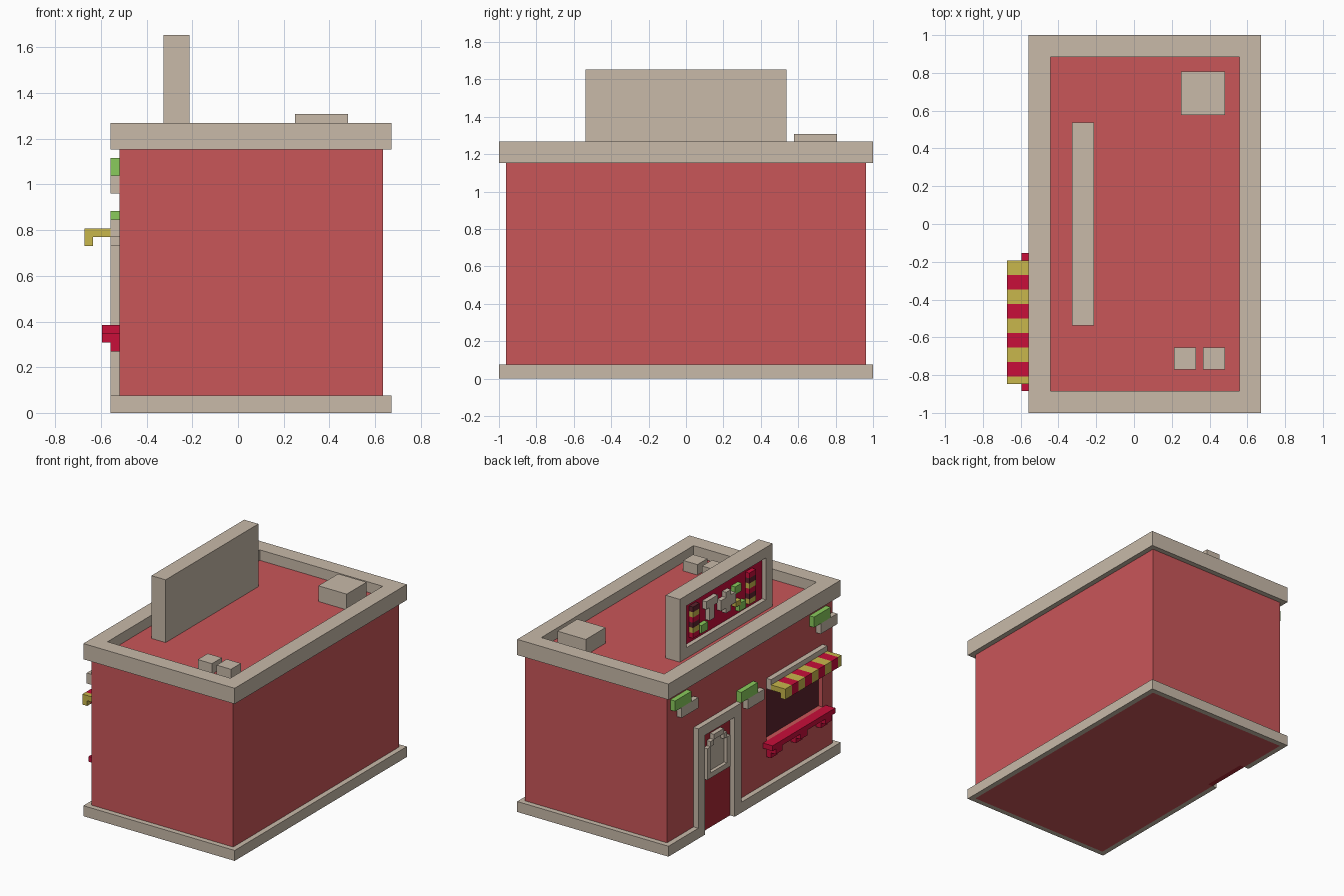
import bpy, bmesh

if "Cube" in bpy.data.objects:
    bpy.data.objects.remove(bpy.data.objects["Cube"])

V = 2 / 52  # grid unit: the model is 52 blocks long


def material(name, rgb):
    lin = [((c / 255 + 0.055) / 1.055) ** 2.4 for c in rgb]
    m = bpy.data.materials.new(name)
    m.diffuse_color = (*lin, 1)
    m.use_nodes = True
    m.node_tree.nodes["Principled BSDF"].inputs["Base Color"].default_value = m.diffuse_color
    return m


WALL = material("wall_red", (201, 86, 89))
STONE = material("stone_tan", (200, 186, 169))
CRIMSON = material("crimson", (200, 14, 58))
YELLOW = material("mustard_yellow", (200, 183, 76))
GREEN = material("leaf_green", (138, 203, 92))
DOOR = material("door_red", (172, 42, 54))
GLASS = material("dark_glass", (92, 36, 46))


def boxes(name, mat, *dims):
    """One object from boxes given as (x0, x1, y0, y1, z0, z1) in blocks."""
    bm = bmesh.new()
    for x0, x1, y0, y1, z0, z1 in dims:
        vs = bmesh.ops.create_cube(bm, size=1)["verts"]
        for v in vs:
            v.co = ((x1 if v.co.x > 0 else x0) * V,
                    (y1 if v.co.y > 0 else y0) * V,
                    (z1 if v.co.z > 0 else z0) * V)
    me = bpy.data.meshes.new(name)
    bm.to_mesh(me)
    bm.free()
    me.materials.append(mat)
    ob = bpy.data.objects.new(name, me)
    bpy.context.collection.objects.link(ob)
    return ob


def cut(ob, *dims):
    """Cut a box-shaped opening out of an object."""
    cutter = boxes("cutter", ob.data.materials[0], dims)
    cutter.hide_render = True
    mod = ob.modifiers.new("opening", "BOOLEAN")
    mod.operation, mod.solver, mod.object = "DIFFERENCE", "EXACT", cutter
    dg = bpy.context.evaluated_depsgraph_get()
    me = bpy.data.meshes.new_from_object(ob.evaluated_get(dg))
    ob.modifiers.clear()
    ob.data = me
    bpy.data.objects.remove(cutter)


# Main body with window and door openings on the street side (-x)
body = boxes("body", WALL, (-13.5, 16.5, -25, 25, 0, 31))
cut(body, -14.5, -12.5, -22, -5, 10, 20)
cut(body, -14.5, -12.5, 6, 15, -1, 19)

# Base course, open at the doorway
base = boxes("base_course", STONE, (-14.5, 17.5, -26, 26, 0, 2))
cut(base, -13.5, 16.5, -25, 25, -1, 3)
cut(base, -15.5, -13, 6, 15, -1, 3)

# Roof parapet and roof units
parapet = boxes("parapet", STONE, (-14.5, 17.5, -26, 26, 30, 33))
cut(parapet, -11.5, 14.5, -23, 23, 29, 34)
cut(parapet, -13.5, 16.5, -25, 25, 29, 31)
boxes("large_roof_unit", STONE, (6.5, 12.5, 15, 21, 31, 34))
for i, x in enumerate((5.5, 9.5)):
    boxes(f"small_roof_unit_{i + 1}", STONE, (x, x + 3, -20, -17, 31, 33))

# Rooftop sign board with recessed panel
board = boxes("sign_board", STONE, (-8.5, -5.5, -14, 14, 31, 43))
cut(board, -9.5, -7.5, -12, 12, 33, 41)
boxes("sign_panel", CRIMSON, (-7.65, -7.45, -12, 12, 33, 41))

# Striped posts and plain decorative blocks on the sign
for side, y, mats in (("left", 8, (CRIMSON, YELLOW, GLASS)),
                      ("right", -9, (YELLOW, GLASS, CRIMSON))):
    for i in range(6):
        boxes(f"sign_post_{side}_{i + 1}", mats[i % 3],
              (-8.5, -7.6, y, y + 2, 34 + i, 35 + i))
boxes("sign_green_blocks", GREEN, *[
    (-8.5, -7.6, y, y + 2, z, z + 1.5)
    for y, z in ((5.5, 34), (-4.7, 37.5), (-6, 33.8))])
boxes("sign_tan_blocks", STONE,
      (-8.5, -7.6, 2.5, 6, 38, 39.5), (-8.5, -7.6, 3.5, 5, 35.5, 38),
      (-8.5, -7.6, 0, 1.5, 36, 38), (-8.5, -7.6, -1.5, 0, 35, 39),
      (-8.5, -7.6, -3, -1.5, 36, 38))
boxes("sign_yellow_block", YELLOW, (-8.5, -7.6, -4.5, -3, 35, 36))

# Door, its surround and the stepped arch light
boxes("door", DOOR, (-13.5, -12.5, 6, 15, 0, 19))
boxes("door_surround", STONE,
      (-14.5, -13.5, 15, 17, 0, 19), (-14.5, -13.5, 4, 6, 0, 19),
      (-14.5, -13.5, 4, 17, 19, 21))
F = (-14.3, -13.5)
boxes("door_light_frame", STONE,
      (*F, 7, 14, 10, 11), (*F, 7, 8, 11, 16), (*F, 13, 14, 11, 16),
      (*F, 8, 9, 16, 17), (*F, 12, 13, 16, 17), (*F, 9, 12, 17, 18))
boxes("door_light_pane", STONE,
      (-13.65, -13.45, 8, 13, 11, 16), (-13.65, -13.45, 9, 12, 16, 17))

# Window glass, lintel and sill with stepped brackets
boxes("window_glass", GLASS, (-12.6, -12.45, -22, -5, 10, 20))
boxes("window_lintel", STONE, (-14.5, -13.5, -22, -5, 20, 22))
boxes("window_sill", CRIMSON, (-15.5, -13.5, -23, -4, 9, 10))
for i, y in enumerate((-22, -14.5, -7)):
    boxes(f"sill_bracket_{i + 1}", CRIMSON,
          (-15.5, -13.5, y, y + 2, 8, 9), (-14.5, -13.5, y, y + 2, 7, 8))

# Striped awning with a hanging edge
for i in range(9):
    y1 = -5 - 2 * i
    y0 = max(y1 - 2, -22)
    boxes(f"awning_stripe_{i + 1}", CRIMSON if i % 2 else YELLOW,
          (-17.5, -14.5, y0, y1, 20, 21), (-17.5, -16.5, y0, y1, 19, 20))

# Accent bricks on the street wall: green above, tan offset below
for i, (y, z) in enumerate(((19, 27), (-1, 21), (-23, 27))):
    boxes(f"green_brick_{i + 1}", GREEN, (-14.5, -13.5, y, y + 5, z, z + 2))
    boxes(f"tan_brick_{i + 1}", STONE, (-14.5, -13.5, y - 2, y + 3, z - 2, z))
